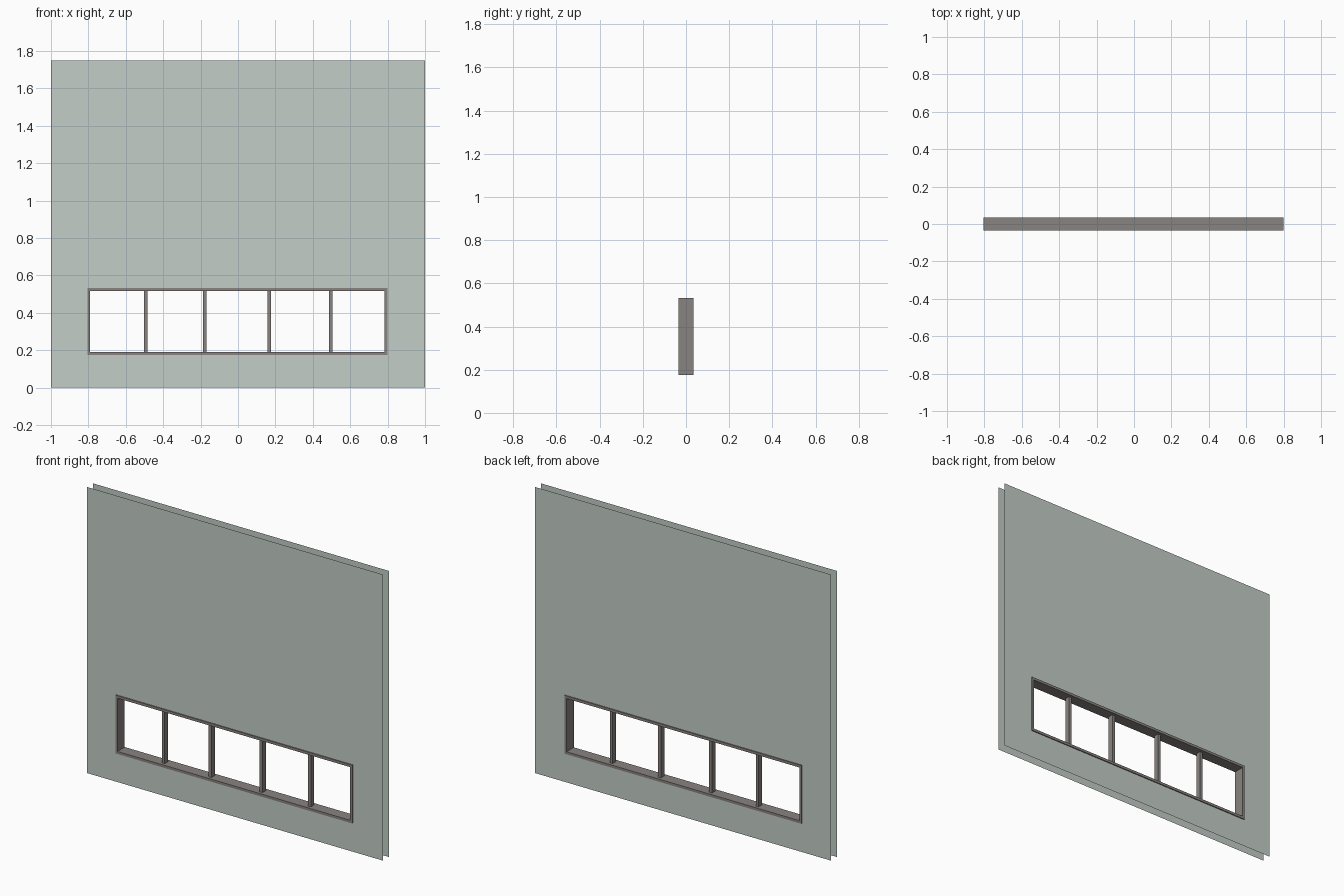
import bpy, bmesh

if "Cube" in bpy.data.objects:
    bpy.data.objects.remove(bpy.data.objects["Cube"])


def material(name, rgb):
    m = bpy.data.materials.new(name)
    m.diffuse_color = (*rgb, 1)
    m.use_nodes = True
    m.node_tree.nodes["Principled BSDF"].inputs["Base Color"].default_value = m.diffuse_color
    return m


WALL = material("pale_sage", (0.545, 0.61, 0.57))
TRIM = material("warm_grey", (0.25, 0.23, 0.22))

# Opening and frame extents
X0, X1, Z0, Z1 = -0.805, 0.798, 0.175, 0.532
POST, RAIL = 0.014, 0.016
HALF = 0.035


def make_object(name, bm, mat):
    me = bpy.data.meshes.new(name)
    bm.to_mesh(me)
    bm.free()
    me.materials.append(mat)
    ob = bpy.data.objects.new(name, me)
    bpy.context.collection.objects.link(ob)
    return ob


def ring(name, outer, inner, y, mat, depth=0.0, flip=False):
    """Flat rectangle with a rectangular hole, optionally extruded along y."""
    bm = bmesh.new()

    def loop(r):
        a, b, c, d = r
        return [bm.verts.new((x, y, z)) for x, z in ((a, c), (b, c), (b, d), (a, d))]

    o, i = loop(outer), loop(inner)
    for k in range(4):
        n = (k + 1) % 4
        f = bm.faces.new((o[k], o[n], i[n], i[k]))
        if flip:
            f.normal_flip()
    if depth:
        ext = bmesh.ops.extrude_face_region(bm, geom=bm.faces[:], use_keep_orig=True)
        moved = [g for g in ext["geom"] if isinstance(g, bmesh.types.BMVert)]
        bmesh.ops.translate(bm, verts=moved, vec=(0, depth, 0))
        bmesh.ops.recalc_face_normals(bm, faces=bm.faces[:])
    return make_object(name, bm, mat)


def box(name, x, z0, z1, width, depth, mat):
    bm = bmesh.new()
    bmesh.ops.create_cube(bm, size=1)
    bmesh.ops.scale(bm, verts=bm.verts, vec=(width, depth, z1 - z0))
    bmesh.ops.translate(bm, verts=bm.verts, vec=(x, 0, (z0 + z1) / 2))
    return make_object(name, bm, mat)


# Two thin wall sheets with the window opening cut out
opening = (X0, X1, Z0, Z1)
ring("front_sheet", (-1, 1, 0, 1.75), opening, -0.029, WALL)
ring("back_sheet", (-1, 1, 0, 1.75), opening, 0.029, WALL, flip=True)

# Window frame running through both sheets
ring("window_frame", opening, (X0 + POST, X1 - POST, Z0 + RAIL, Z1 - RAIL),
     -HALF, TRIM, depth=2 * HALF)

# Slimmer upright bars dividing the window
for n, x in enumerate((-0.494, -0.177, 0.168, 0.495)):
    box(f"window_bar_{n + 1}", x, Z0 + RAIL, Z1 - RAIL, 0.019, 0.033, TRIM)
